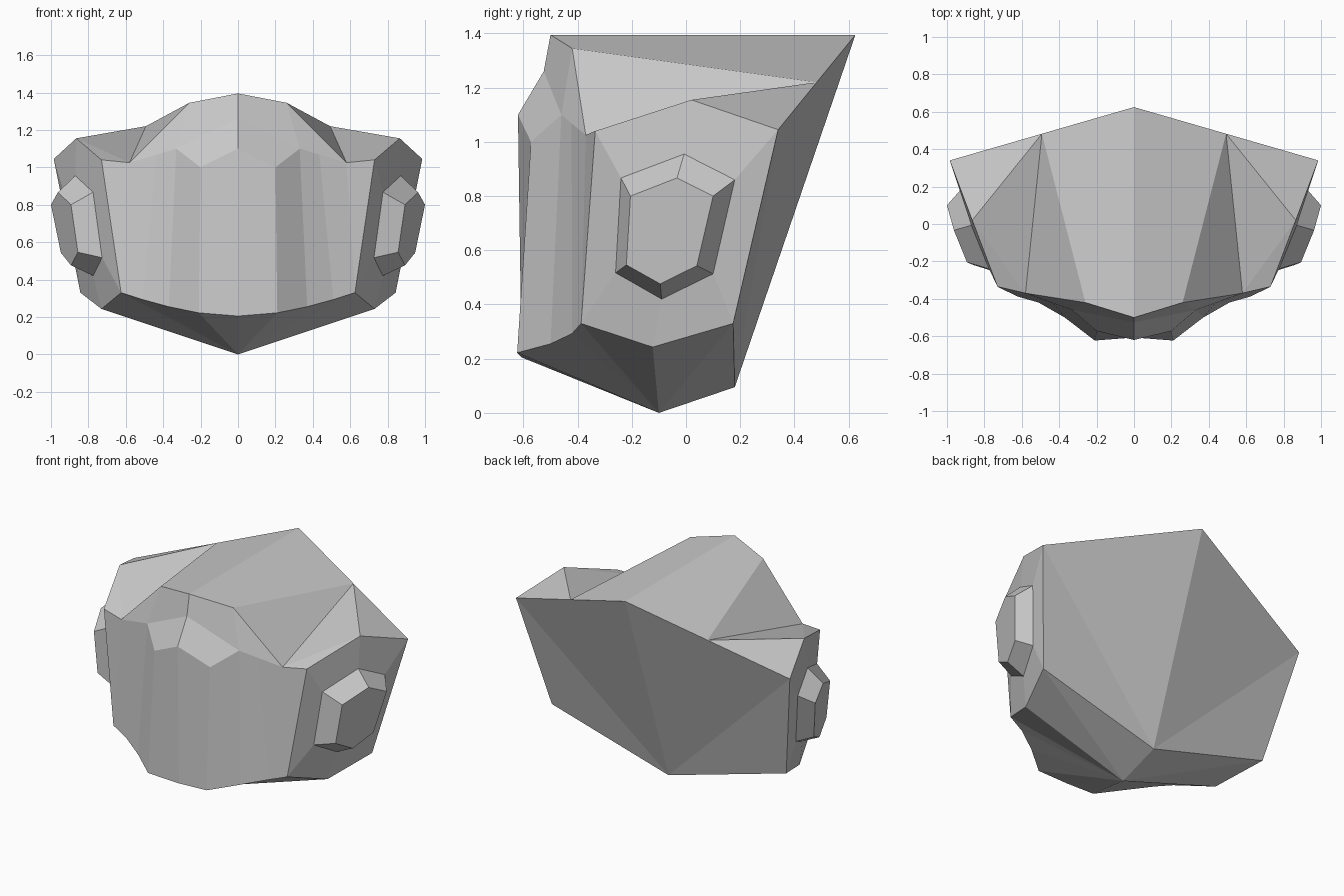
import bpy
import bmesh
from mathutils import Vector

cube = bpy.data.objects.get("Cube")
if cube:
    bpy.data.objects.remove(cube)

# One plain grey for the whole helmet
grey = bpy.data.materials.new("matte_grey")
grey.use_nodes = True
colour = (0.6, 0.6, 0.6, 1)
grey.diffuse_color = colour
grey.node_tree.nodes["Principled BSDF"].inputs["Base Color"].default_value = colour


def mirrored_part(name, faces):
    """Make a flat-faced object from one half's polygons, mirrored across x."""
    bm = bmesh.new()
    for corners in faces:
        bm.faces.new([bm.verts.new(c) for c in corners])
    bmesh.ops.remove_doubles(bm, verts=bm.verts, dist=0.001)
    mesh = bpy.data.meshes.new(name)
    bm.to_mesh(mesh)
    bm.free()
    mesh.materials.append(grey)
    part = bpy.data.objects.new(name, mesh)
    bpy.context.collection.objects.link(part)
    mirror = part.modifiers.new("mirror", "MIRROR")
    mirror.use_clip = True
    return part


def strip(lower, upper, closed=False):
    """Quads joining two rows of points, facing out when rows run towards +x."""
    pairs = list(zip(lower, upper))
    following = pairs[1:] + (pairs[:1] if closed else [])
    return [(a, b, d, c) for (a, c), (b, d) in zip(pairs, following)]


def fan(tip, row):
    """Triangles from a row of points to one tip."""
    return [(b, a, tip) for a, b in zip(row, row[1:])]


# Shared corner points of the shell
crown_front = Vector((0, -.5, 1.395))
crown_back = Vector((0, .625, 1.395))
brow = Vector((.26, -.42, 1.345))
temple = Vector((.58, -.37, 1.025))
cheek_top = Vector((.73, -.335, 1.04))
side_top = Vector((.865, .02, 1.155))
back_corner = Vector((.985, .34, 1.045))
cheek_low = Vector((.625, -.387, .33))
side_low = Vector((.73, -.123, .243))
back_low = Vector((.843, .174, .33))
chin = Vector((0, -.1, 0))
nape = Vector((0, .18, .095))
back_rim = crown_back.lerp(back_corner, .5)

# Face plate: pleated columns under a stepped forehead
bridge = Vector((0, -.525, 1.26))
nose = Vector((0, -.62, 1.1))
nostril = Vector((.2, -.572, 1))
lid = Vector((.33, -.46, 1.1))
plate_top = [nose, nostril, lid, lid.lerp(temple, .42), temple]
plate_low = [Vector((0, -.607, .205)), Vector((.21, -.623, .222)),
             Vector((.37, -.5, .255)), Vector((.51, -.42, .293)), cheek_low]
mirrored_part("face_plate", strip(plate_low, plate_top) + [
    (temple, cheek_low, cheek_top),
    (nose, nostril, lid, bridge),
    (bridge, lid, brow, crown_front),
    (lid, plate_top[3], brow),
    (plate_top[3], temple, brow)])

# Crown: sloping roof with shoulders over the sides
mirrored_part("crown", [
    (crown_front, brow, back_rim, crown_back),
    (brow, temple, back_rim),
    (temple, side_top, back_rim),
    (temple, cheek_top, side_top),
    (side_top, back_corner, back_rim)])

# Flat slanted back
mirrored_part("back_panel", [
    (nape, crown_back, back_rim),
    (nape, back_rim, back_corner),
    (nape, back_corner, back_low)])

# Underside gathered to the chin
mirrored_part("underside", fan(chin, plate_low + [side_low]) + [
    (chin, back_low, side_low), (chin, nape, back_low)])

# Side walls running in to the raised ear pads
side_ring = [cheek_top, cheek_low, side_low, back_low, back_corner, side_top]
pad_base = [Vector(p) for p in (
    (.775, -.24, .867), (.727, -.26, .517), (.775, -.09, .42),
    (.86, .1, .513), (.93, .18, .86), (.87, -.007, .955))]
pad_face = [Vector(p) for p in (
    (.893, -.205, .8), (.856, -.22, .546), (.893, -.095, .476),
    (.947, .04, .543), (1, .1, .8), (.963, -.033, .867))]
mirrored_part("side_walls", strip(side_ring, pad_base, closed=True))
mirrored_part("ear_pads", strip(pad_base, pad_face, closed=True) + [pad_face])
